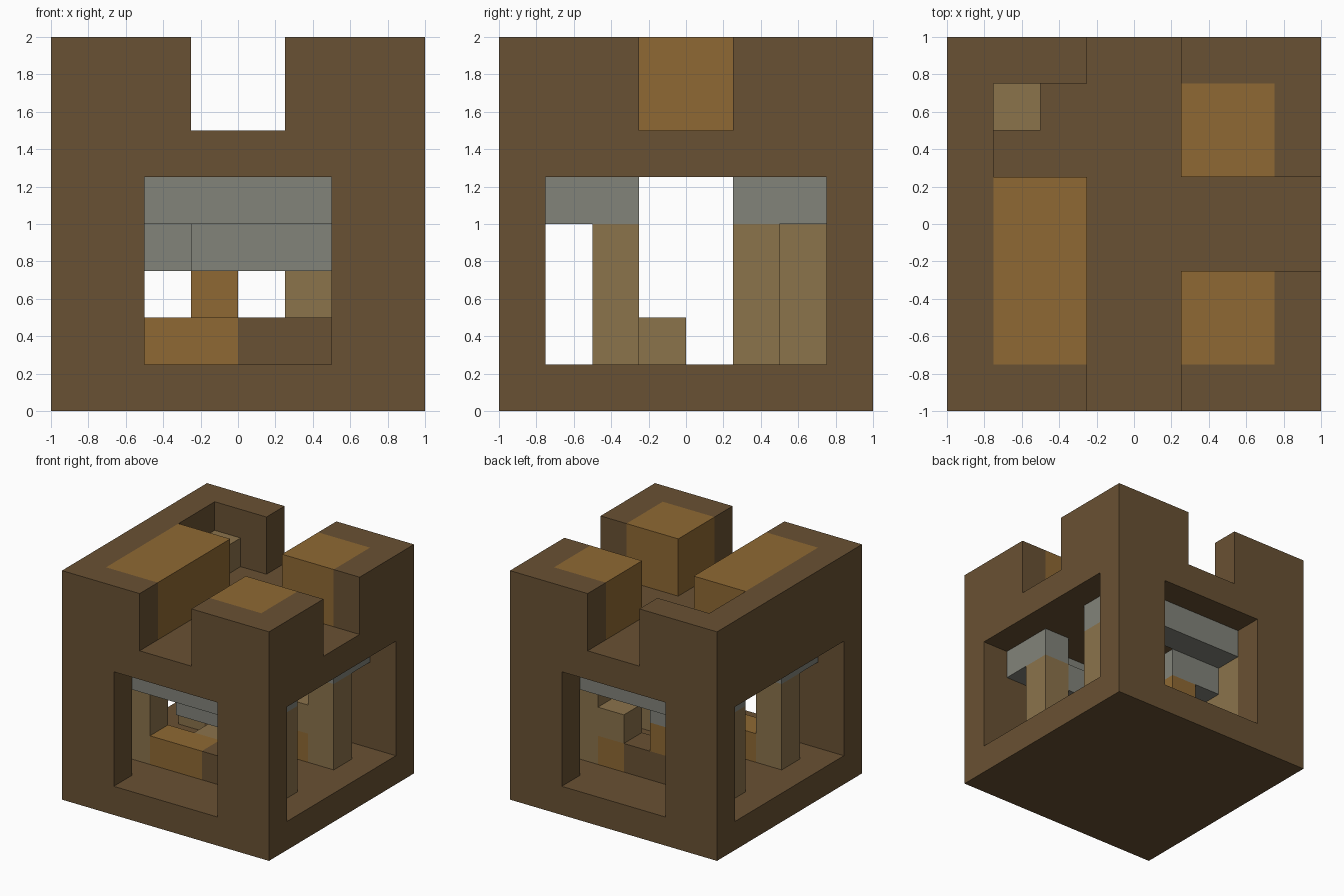
import bpy
import bmesh
from mathutils import Vector

if "Cube" in bpy.data.objects:
    bpy.data.objects.remove(bpy.data.objects["Cube"], do_unlink=True)

CELL = 0.25
cells = {}       # grid cell -> part name
part_colour = {}


def linear(c):
    c /= 255
    return c / 12.92 if c <= 0.04045 else ((c + 0.055) / 1.055) ** 2.4


def material(name, *rgb):
    m = bpy.data.materials.new(name)
    colour = (*[linear(c) for c in rgb], 1)
    m.use_nodes = True
    m.diffuse_color = colour
    bsdf = m.node_tree.nodes["Principled BSDF"]
    bsdf.inputs["Base Color"].default_value = colour
    bsdf.inputs["Roughness"].default_value = 0.9
    return m


brown = material("dark_brown_wood", 105, 81, 51)
amber = material("amber_wood", 143, 105, 51)
tan = material("tan_wood", 139, 115, 75)
grey = material("grey_stone", 130, 131, 122)


def fill(part, colour, xs, ys, zs):
    """Fill an inclusive range of grid cells with a part."""
    part_colour[part] = colour
    for x in range(xs[0], xs[1] + 1):
        for y in range(ys[0], ys[1] + 1):
            for z in range(zs[0], zs[1] + 1):
                cells[x, y, z] = part


# Floor and roof slabs
fill("outer_shell", brown, (0, 7), (0, 7), (0, 0))
fill("outer_shell", brown, (0, 7), (0, 7), (5, 5))

# Corner walls beside the windows
for y in (0, 7):
    for xs in ((0, 1), (6, 7)):
        fill("outer_shell", brown, xs, (y, y), (1, 4))

# Battlements: long left one, two on the right, each with an amber core
fill("outer_shell", brown, (0, 0), (0, 7), (6, 7))
fill("outer_shell", brown, (1, 2), (0, 0), (6, 7))
fill("outer_shell", brown, (1, 2), (7, 7), (6, 7))
fill("left_core", amber, (1, 2), (1, 4), (6, 7))
for name, ys, core in (("front", (0, 2), (1, 2)), ("back", (5, 7), (5, 6))):
    fill("outer_shell", brown, (5, 7), ys, (6, 7))
    fill(name + "_right_core", amber, (5, 6), core, (6, 7))

# Inner posts with stone caps
for x, side in ((1, "left"), (6, "right")):
    for y, end in ((2, "front"), (5, "back")):
        fill(f"{end}_{side}_post", tan, (x, x), (y, y), (1, 3))
        fill(f"{end}_{side}_cap", grey, (x, x), (y, y), (4, 4))

# Tall column that rises through the roof
fill("tall_column", tan, (1, 1), (6, 6), (1, 6))

# Stone lintel beams and the lower beams behind them
fill("front_beam", grey, (1, 6), (1, 1), (4, 4))
fill("back_beam", grey, (1, 6), (6, 6), (4, 4))
fill("front_low_beam", grey, (3, 5), (2, 2), (3, 3))
fill("back_low_beam", grey, (2, 3), (5, 5), (3, 3))

# Benches, bracket, stool and short post
fill("front_bench", amber, (2, 3), (2, 2), (1, 1))
fill("front_bench_end", brown, (4, 5), (2, 2), (1, 1))
fill("back_bench", brown, (2, 4), (5, 5), (1, 1))
fill("back_bench_end", amber, (5, 5), (5, 5), (1, 1))
fill("back_short_post", amber, (3, 3), (5, 5), (2, 2))
fill("bracket", tan, (5, 5), (5, 5), (2, 2))
fill("stool", tan, (3, 3), (3, 3), (1, 1))


def build(part):
    """Make one mesh from the exposed faces of a part's cells."""
    bm = bmesh.new()
    for cell in [c for c, p in cells.items() if p == part]:
        centre = Vector(cell) + Vector((0.5, 0.5, 0.5))
        for axis in range(3):
            for sign in (-1, 1):
                n = Vector((0, 0, 0))
                n[axis] = sign
                if tuple(int(a + b) for a, b in zip(cell, n)) in cells:
                    continue
                u = Vector((0, 0, 0))
                u[(axis + 1) % 3] = 1
                v = n.cross(u)
                corners = [(n + u + v) / 2, (n - u + v) / 2,
                           (n - u - v) / 2, (n + u - v) / 2]
                bm.faces.new([bm.verts.new((centre + c) * CELL - Vector((1, 1, 0)))
                              for c in corners])
    bmesh.ops.remove_doubles(bm, verts=bm.verts[:], dist=0.001)
    mesh = bpy.data.meshes.new(part)
    bm.to_mesh(mesh)
    bm.free()
    mesh.materials.append(part_colour[part])
    bpy.context.collection.objects.link(bpy.data.objects.new(part, mesh))


for part in part_colour:
    build(part)
